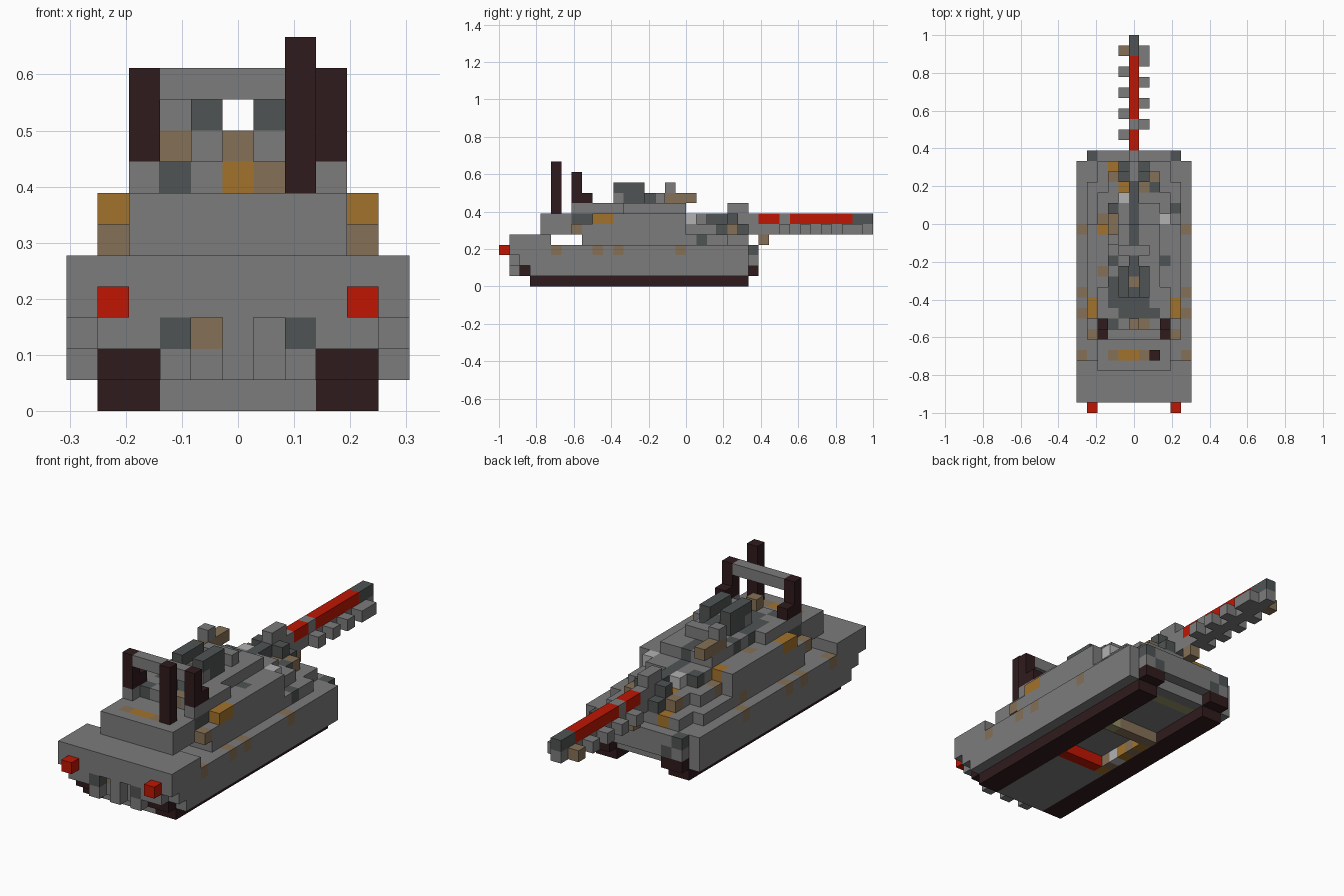
import bpy
import bmesh
from mathutils import Vector

if "Cube" in bpy.data.objects:
    bpy.data.objects.remove(bpy.data.objects["Cube"], do_unlink=True)

UNIT = 2 / 36
COLORS = {
    "grey": (0.2, 0.2, 0.2),
    "slate": (0.08, 0.088, 0.088),
    "tan": (0.235, 0.165, 0.095),
    "gold": (0.36, 0.17, 0.025),
    "dark_brown": (0.03, 0.011, 0.012),
    "red": (0.52, 0.008, 0.001),
    "light_grey": (0.45, 0.45, 0.45),
    "olive": (0.3, 0.28, 0.13),
}
materials = {}
for name, rgb in COLORS.items():
    mat = bpy.data.materials.new(name)
    mat.use_nodes = True
    mat.diffuse_color = (*rgb, 1)
    mat.node_tree.nodes["Principled BSDF"].inputs["Base Color"].default_value = (*rgb, 1)
    materials[name] = mat

blocks = {}  # cell -> (part, colour)


def cells(x, y, z):
    as_range = lambda r: range(r[0], r[1] + 1) if isinstance(r, tuple) else (r,)
    return [(i, j, k) for i in as_range(x) for j in as_range(y) for k in as_range(z)]


def fill(part, color, x, y, z, mirror=False):
    for i, j, k in cells(x, y, z):
        blocks[i, j, k] = (part, color)
        if mirror:
            blocks[-i, j, k] = (part, color)


def carve(x, y, z):
    for cell in cells(x, y, z):
        blocks.pop(cell, None)


def paint(color, *spots):
    for cell in spots:
        if cell in blocks:
            blocks[cell] = (blocks[cell][0], color)


# Hull with a shallow recess in the belly
fill("hull", "grey", (-5, 5), (1, 23), (2, 3))
fill("hull", "grey", (-4, 4), 24, (2, 3))
fill("hull", "grey", (-5, 5), (1, 4), 4)
fill("hull", "grey", 5, (3, 23), 1, mirror=True)
fill("hull", "grey", (-2, 2), (2, 23), 1)
fill("hull", "grey", (-2, 2), (3, 10), 0)
for x in (-2, 0, 2):
    fill("hull", "grey", x, 1, 1)
for x in (-5, -1, 1, 5):
    carve(x, 1, 2)
paint("tan", (-1, 2, 2))
fill("hull", "slate", 2, 1, 2, mirror=True)
fill("hull", "slate", 4, 24, 3, mirror=True)
fill("hull", "slate", 3, 24, 2, mirror=True)

# Belly details
fill("belly_light", "red", (-1, 2), 11, 0)
fill("belly_strip", "gold", -2, (11, 16), 0)
paint("light_grey", (-2, 13, 0))
paint("tan", (-2, 12, 0), (-2, 15, 0))
fill("belly_bar", "tan", (-2, 2), 17, 0)
paint("olive", (2, 17, 0), *cells((-2, 2), 22, 1))

# Tracks
fill("tracks", "dark_brown", (3, 4), (3, 23), 0, mirror=True)
fill("tracks", "dark_brown", (3, 4), (2, 24), 1, mirror=True)

# Rear lights
fill("rear_lights", "red", 4, 0, 3, mirror=True)

# Stepped front deck
deck_steps = {4: ((4, 21), (3, 23)), 5: ((3, 20), (2, 22)), 6: ((2, 19),)}
for z, steps in deck_steps.items():
    for half, end in steps:
        fill("front_deck", "grey", (-half, half), (17, end), z)
fill("front_deck", "light_grey", 3, 18, 6)
fill("front_deck", "light_grey", -1, 20, 6)
fill("front_deck", "slate", 1, (22, 23), 5, mirror=True)
paint("tan", (-2, 22, 5), (2, 22, 5), (1, 21, 5), (-3, 18, 5), (2, 17, 6))
paint("slate", (3, 19, 4), (-2, 19, 6), (4, 19, 4), (2, 21, 5))
paint("gold", (-1, 21, 5), (-2, 23, 4))

# Turret and rear box
fill("turret", "grey", (-4, 4), (8, 17), 4)
fill("turret", "grey", (-3, 3), (4, 17), (5, 6))
fill("turret", "grey", 4, (8, 17), 5, mirror=True)
fill("turret", "grey", 4, (11, 17), 6, mirror=True)
fill("turret", "grey", (-2, 2), (8, 17), 7)
fill("turret", "grey", 3, (7, 11), 7, mirror=True)
fill("turret", "gold", 4, (9, 10), 6, mirror=True)
fill("turret", "tan", 4, 7, 5, mirror=True)
fill("turret", "slate", 3, (7, 8), 6, mirror=True)
paint("gold", *cells((-1, 0), 5, 6), (0, 8, 7), (-3, 17, 6))
paint("tan", (-2, 5, 6), (1, 5, 6), (1, 8, 7), (-3, 13, 6), (-4, 16, 4))
paint("slate", (-2, 8, 7), (2, 9, 7), (-2, 14, 7), (3, 14, 6))

# Hatch dome on the turret
fill("hatch", "slate", (-1, 1), (9, 13), 7)
fill("hatch", "slate", -2, (10, 12), 7)
fill("hatch", "slate", 1, (11, 13), (8, 9), mirror=True)
fill("hatch", "grey", 1, 11, 8, mirror=True)
fill("hatch", "slate", 0, (11, 14), 8)
fill("hatch", "tan", 0, 12, 8)
fill("hatch", "grey", (-1, 1), 15, 8)
fill("hatch", "slate", 0, (14, 17), 7)
fill("hatch_box", "tan", 0, 8, 8)

# Roof gun
fill("roof_gun", "grey", -2, 16, 9)
fill("roof_gun", "tan", -2, (16, 18), 8)

# Roll frame and antenna
fill("roll_frame", "dark_brown", 3, 7, (8, 10), mirror=True)
fill("roll_frame", "dark_brown", 3, 8, 8, mirror=True)
fill("frame_bar", "grey", (-2, 2), 7, 10)
fill("antenna", "dark_brown", 2, 5, (7, 11))

# Gun: lower rail with alternating teeth, red strip on top
fill("gun_rail", "grey", 0, (23, 35), 5)
fill("gun_mantlet", "slate", 0, (18, 21), 6)
fill("gun_mantlet", "grey", 0, (22, 23), (6, 7))
fill("gun_mantlet", "slate", 1, 22, 6, mirror=True)
fill("gun_strip", "grey", 0, 24, 6)
fill("gun_strip", "red", 0, (25, 33), 6)
fill("gun_strip", "grey", 0, 27, 6)
fill("gun_strip", "slate", 0, (34, 35), 6)
for step in range(4):
    fill("gun_teeth", "grey", 1, 27 + 2 * step, 5)
    fill("gun_teeth", "grey", -1, 26 + 2 * step, 5)
fill("gun_teeth", "grey", 1, 34, 5)
fill("gun_teeth", "tan", -1, 34, 5)
fill("gun_bracket", "tan", 0, 25, 4)

# Weathered patches on the hull
paint("tan", *[(side * 5, y, 3) for side in (-1, 1) for y in (5, 9, 11, 17)])

# Turn each part's blocks into a mesh of exposed faces
AXES = [Vector(a) for a in ((1, 0, 0), (0, 1, 0), (0, 0, 1))]
for part in sorted({p for p, c in blocks.values()}):
    bm = bmesh.new()
    mesh = bpy.data.meshes.new(part)
    used = sorted({c for p, c in blocks.values() if p == part})
    for color in used:
        mesh.materials.append(materials[color])
    for cell, (owner, color) in blocks.items():
        if owner != part:
            continue
        center = Vector(cell) + Vector((0, 0.5, 0.5))
        for a in range(3):
            for sign in (1, -1):
                n = AXES[a] * sign
                if tuple(int(v) for v in Vector(cell) + n) in blocks:
                    continue
                u, v = AXES[(a + 1) % 3], AXES[(a + 2) % 3] * sign
                corners = [center + (n + u * s + v * t) / 2
                           for s, t in ((-1, -1), (1, -1), (1, 1), (-1, 1))]
                face = bm.faces.new([bm.verts.new((p - Vector((0, 18, 0))) * UNIT) for p in corners])
                face.material_index = used.index(color)
    bmesh.ops.remove_doubles(bm, verts=bm.verts, dist=UNIT / 100)
    bm.to_mesh(mesh)
    bm.free()
    bpy.context.collection.objects.link(bpy.data.objects.new(part, mesh))
